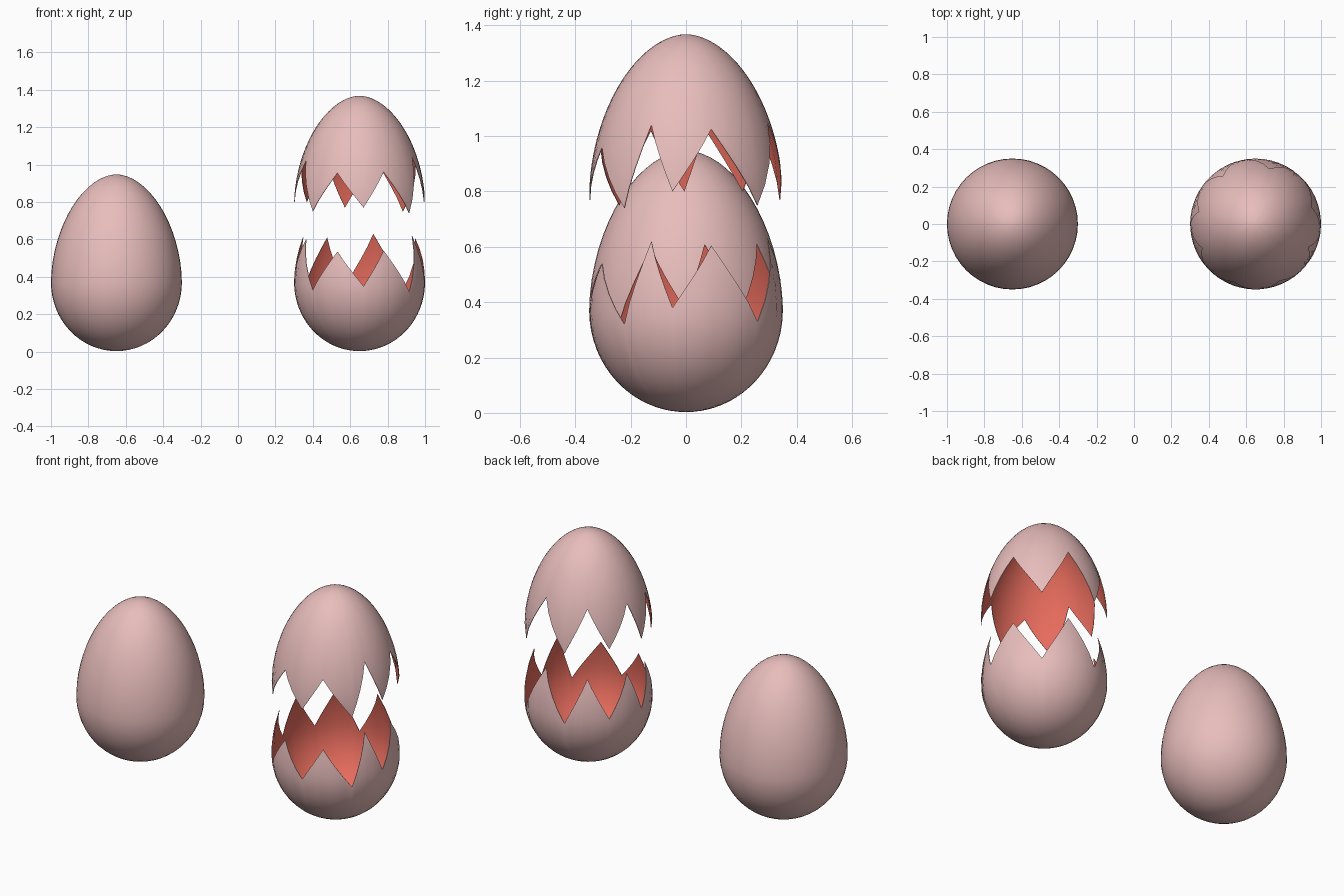
import bpy, bmesh, math

if "Cube" in bpy.data.objects:
    bpy.data.objects.remove(bpy.data.objects["Cube"])

RADIUS, WAIST, TOP, BOTTOM = 0.35, 0.37, 0.948, 0.003
LIFT = 0.42

# Crack line: (degrees round from the front towards +x, height)
CRACK = [(3.5, .35), (23, .54), (50, .32), (66, .62), (82, .38), (107, .605),
         (138, .33), (166, .63), (193, .35), (214, .61), (234, .38),
         (257.5, .61), (271, .38), (294, .60), (314, .33), (339, .535)]


def material(name, rgb):
    m = bpy.data.materials.new(name)
    m.diffuse_color = (*rgb, 1)
    m.use_nodes = True
    m.node_tree.nodes["Principled BSDF"].inputs["Base Color"].default_value = m.diffuse_color
    return m


pink = material("shell pink", (0.80, 0.51, 0.50))
red = material("inner red", (0.80, 0.15, 0.11))


def span(side):
    return TOP - WAIST if side > 0 else WAIST - BOTTOM


def latitude(z):
    d = z - WAIST
    return math.asin(max(-1, min(1, d / span(d))))


def egg_point(phi, lat):
    """Point on the egg: pointed upper half, rounder lower half."""
    t = math.sin(lat)
    p = 1.85 if t > 0 else 2.0
    r = RADIUS * max(0, 1 - abs(t) ** p) ** (1 / p)
    return (r * math.sin(phi), -r * math.cos(phi), WAIST + t * span(t))


def egg_part(name, columns, location, rows, thick=False):
    """columns: (angle, low latitude, high latitude) for each meridian."""
    bm = bmesh.new()
    grid = [[bm.verts.new(egg_point(phi, lo + (hi - lo) * i / rows))
             for i in range(rows + 1)] for phi, lo, hi in columns]
    for a, b in zip(grid, grid[1:] + grid[:1]):
        for i in range(rows):
            bm.faces.new((a[i], b[i], b[i + 1], a[i + 1]))
    bmesh.ops.remove_doubles(bm, verts=bm.verts, dist=1e-5)
    me = bpy.data.meshes.new(name)
    bm.to_mesh(me)
    bm.free()
    me.materials.append(pink)
    ob = bpy.data.objects.new(name, me)
    ob.location = location
    bpy.context.collection.objects.link(ob)
    bpy.ops.object.select_all(action='DESELECT')
    ob.select_set(True)
    bpy.context.view_layer.objects.active = ob
    if thick:  # thin red lining
        me.materials.append(red)
        s = ob.modifiers.new("lining", 'SOLIDIFY')
        s.thickness, s.offset, s.material_offset = 0.003, -1, 1
        bpy.ops.object.modifier_apply(modifier=s.name)
    bpy.ops.object.shade_smooth_by_angle(angle=math.radians(40))
    return ob


POLE = math.pi / 2

# Whole egg
egg_part("whole_egg", [(2 * math.pi * k / 48, -POLE, POLE) for k in range(48)],
         (-0.65, 0, 0), 32)

# Meridians following the jagged crack
crack = []
STEPS = 4
for (a0, z0), (a1, z1) in zip(CRACK, CRACK[1:] + [(CRACK[0][0] + 360, CRACK[0][1])]):
    for k in range(STEPS):
        f = k / STEPS
        crack.append((math.radians(a0 + (a1 - a0) * f), latitude(z0 + (z1 - z0) * f)))

# Broken egg: lower cup and lifted cap
egg_part("broken_egg_bottom", [(a, -POLE, c) for a, c in crack], (0.65, 0, 0), 20, True)
egg_part("broken_egg_top", [(a, c, POLE) for a, c in crack], (0.65, 0, LIFT), 20, True)
